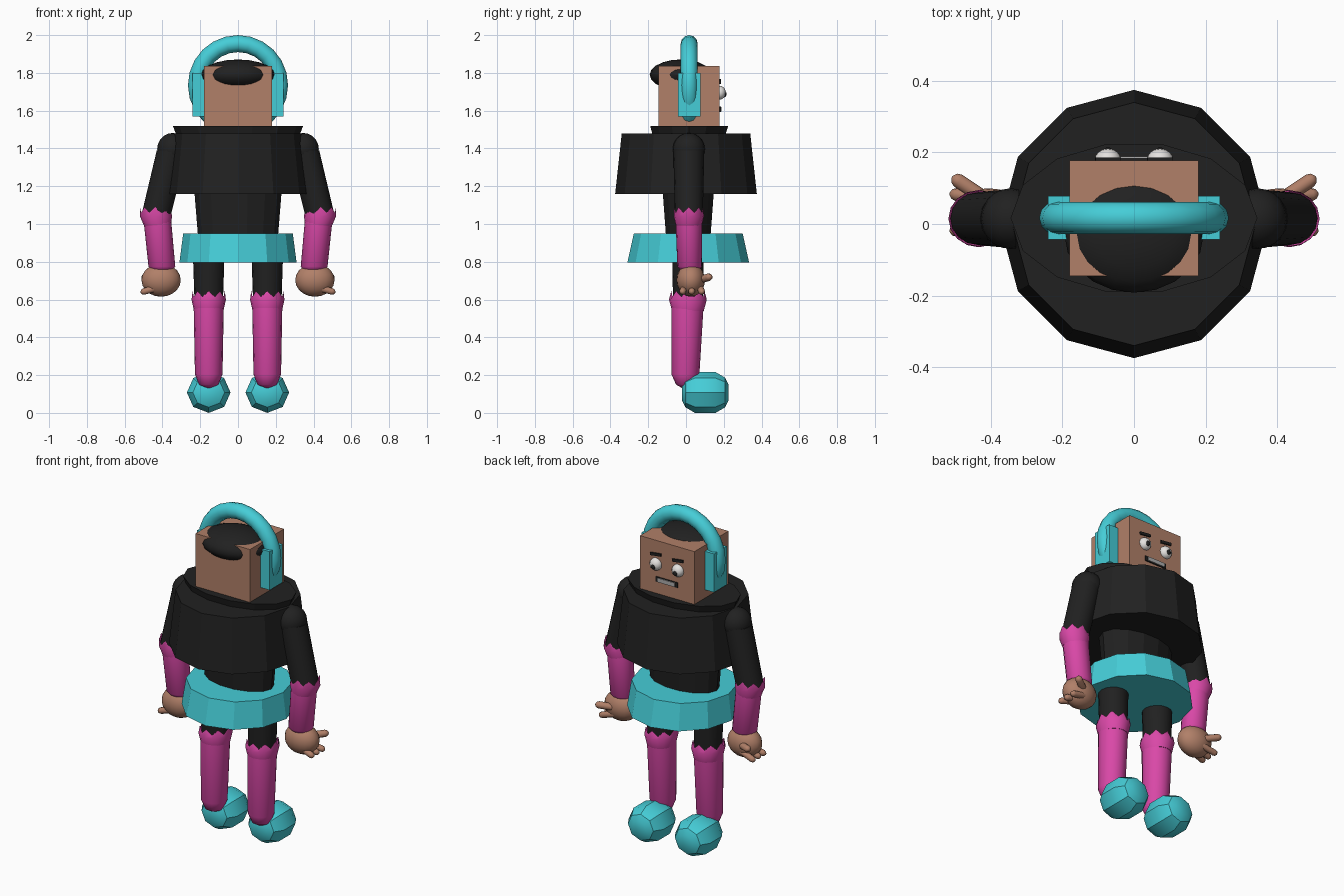
import bpy, bmesh, math
from mathutils import Vector, Matrix

if "Cube" in bpy.data.objects:
    bpy.data.objects.remove(bpy.data.objects["Cube"])


def material(name, rgb):
    m = bpy.data.materials.new(name)
    m.diffuse_color = (*rgb, 1)
    m.use_nodes = True
    m.node_tree.nodes["Principled BSDF"].inputs["Base Color"].default_value = m.diffuse_color
    return m


BLACK = material("charcoal", (0.015, 0.015, 0.015))
TEAL = material("teal", (0.06, 0.61, 0.68))
PINK = material("magenta", (0.70, 0.065, 0.39))
SKIN = material("skin", (0.44, 0.215, 0.14))
WHITE = material("eye white", (0.78, 0.76, 0.74))
GREY = material("tooth grey", (0.42, 0.42, 0.42))


def finish(bm, name, mat, smooth=0):
    bmesh.ops.recalc_face_normals(bm, faces=bm.faces[:])
    me = bpy.data.meshes.new(name)
    bm.to_mesh(me)
    bm.free()
    me.materials.append(mat)
    ob = bpy.data.objects.new(name, me)
    bpy.context.collection.objects.link(ob)
    if smooth:
        bpy.ops.object.select_all(action='DESELECT')
        ob.select_set(True)
        bpy.context.view_layer.objects.active = ob
        bpy.ops.object.shade_smooth_by_angle(angle=math.radians(smooth))
    return ob


def loft(name, rings, n, mat, smooth=0, zigzag=0, matrix=None):
    """Closed stack of horizontal elliptical rings (x, y, z, rx, ry)."""
    bm = bmesh.new()
    loops = []
    for k, (x, y, z, rx, ry) in enumerate(rings):
        loop = []
        for i in range(n):
            a = 2 * math.pi * i / n
            drop = zigzag * (i % 2) if k == len(rings) - 1 else 0
            loop.append(bm.verts.new((x + rx * math.cos(a), y + ry * math.sin(a), z - drop)))
        loops.append(loop)
    for lo, hi in zip(loops, loops[1:]):
        for i in range(n):
            j = (i + 1) % n
            bm.faces.new((lo[i], lo[j], hi[j], hi[i]))
    bm.faces.new(loops[0][::-1])
    if not zigzag:
        bm.faces.new(loops[-1])
    if matrix:
        bm.transform(matrix)
    return finish(bm, name, mat, smooth)


def ball(name, centre, radii, mat, n=20):
    bm = bmesh.new()
    m = Matrix.Translation(centre) @ Matrix.Diagonal((*radii, 1))
    bmesh.ops.create_uvsphere(bm, u_segments=n, v_segments=n // 2, radius=1, matrix=m)
    return finish(bm, name, mat, 40)


def box(name, lo, hi, mat, tilt=0):
    lo, hi = Vector(lo), Vector(hi)
    bm = bmesh.new()
    m = (Matrix.Translation((lo + hi) / 2) @ Matrix.Rotation(tilt, 4, 'Y')
         @ Matrix.Diagonal((*(hi - lo), 1)))
    bmesh.ops.create_cube(bm, size=1, matrix=m)
    return finish(bm, name, mat)


def rod(name, a, b, r, mat):
    """Round-ended finger from a to b."""
    a, b = Vector(a), Vector(b)
    length = (b - a).length
    rings = [(0, 0, 0, r, r), (0, 0, length - r, r, r),
             (0, 0, length - r * 0.35, r * 0.75, r * 0.75), (0, 0, length, r * 0.2, r * 0.2)]
    m = Matrix.Translation(a) @ (b - a).to_track_quat('Z', 'Y').to_matrix().to_4x4()
    return loft(name, rings, 10, mat, 60, matrix=m)


def torus(name, centre, major, minor, nu, nv, mat):
    """Ring standing in the x-z plane."""
    bm = bmesh.new()
    grid = []
    for i in range(nu):
        a = 2 * math.pi * i / nu
        row = []
        for j in range(nv):
            b = 2 * math.pi * j / nv
            r = major + minor * math.cos(b)
            row.append(bm.verts.new((centre[0] + r * math.cos(a), centre[1] + minor * math.sin(b),
                                     centre[2] + r * math.sin(a))))
        grid.append(row)
    for i in range(nu):
        for j in range(nv):
            p, q, k = grid[i], grid[(i + 1) % nu], (j + 1) % nv
            bm.faces.new((p[j], q[j], q[k], p[k]))
    return finish(bm, name, mat, 50)


# Head, hair and headphones
box("head", (-0.18, -0.145, 1.49), (0.18, 0.178, 1.836), SKIN)
ball("hair", (0, -0.028, 1.79), (0.195, 0.164, 0.081), BLACK)
torus("headband", (0, 0.017, 1.735), 0.22, 0.045, 24, 12, TEAL)
for s, side in ((-1, "left"), (1, "right")):
    xs = sorted((s * 0.175, s * 0.24))
    box(side + "_ear_cup", (xs[0], -0.043, 1.57), (xs[1], 0.078, 1.80), TEAL)

# Face
for s, side in ((-1, "left"), (1, "right")):
    ball(side + "_eye", (s * 0.073, 0.178, 1.695), (0.037, 0.033, 0.037), WHITE, 16)
    ball(side + "_pupil", (s * 0.073, 0.205, 1.688), (0.014, 0.01, 0.016), BLACK, 10)
    box(side + "_eyebrow", (s * 0.073 - 0.036, 0.176, 1.746), (s * 0.073 + 0.036, 0.186, 1.762),
        BLACK, math.radians(7))
box("mouth", (-0.072, 0.177, 1.592), (0.072, 0.184, 1.622), BLACK)
box("teeth", (-0.056, 0.18, 1.596), (0.056, 0.189, 1.619), GREY)

# Torso with flared collar, cape and skirt
loft("torso", [(0, 0.012, 0.81, 0.205, 0.115), (0, 0.012, 0.95, 0.213, 0.122),
               (0, 0.012, 1.16, 0.23, 0.138), (0, 0.016, 1.48, 0.33, 0.20),
               (0, 0.017, 1.52, 0.345, 0.212)], 14, BLACK)
loft("cape", [(0, 0, 1.16, 0.375, 0.375), (0, 0, 1.48, 0.34, 0.34)], 12, BLACK)
loft("skirt", [(0, 0.012, 0.797, 0.31, 0.322), (0, 0.012, 0.95, 0.29, 0.288)], 12, TEAL)

for s, side in ((-1, "left"), (1, "right")):
    # Arms
    ball(side + "_shoulder", (s * 0.345, 0.015, 1.397), (0.083, 0.085, 0.085), BLACK)
    loft(side + "_upper_arm", [(s * 0.435, 0.015, 1.04, 0.078, 0.074),
                               (s * 0.35, 0.015, 1.39, 0.08, 0.082)], 16, BLACK, 40)
    loft(side + "_forearm", [(s * 0.402, 0.02, 0.75, 0.05, 0.045), (s * 0.403, 0.02, 0.775, 0.071, 0.066),
                             (s * 0.427, 0.015, 1.02, 0.073, 0.07)], 16, PINK, 60)
    loft(side + "_cuff", [(s * 0.427, 0.015, 0.99, 0.07, 0.068), (s * 0.434, 0.015, 1.04, 0.085, 0.08),
                          (s * 0.438, 0.015, 1.09, 0.081, 0.076)], 16, PINK, 40, zigzag=0.03)
    # Hands
    ball(side + "_hand", (s * 0.407, 0.025, 0.703), (0.104, 0.075, 0.088), SKIN)
    rod(side + "_thumb", (s * 0.40, 0.06, 0.70), (s * 0.508, 0.132, 0.722), 0.02, SKIN)
    for k, y in enumerate((-0.02, 0.03, 0.085)):
        rod(f"{side}_finger_{k + 1}", (s * 0.40, y * 0.7 + 0.01, 0.67), (s * 0.515, y, 0.638), 0.018, SKIN)

    # Legs
    x = s * 0.155
    loft(side + "_thigh", [(x, 0.01, 0.55, 0.074, 0.078), (x, 0.01, 0.82, 0.083, 0.083)], 16, BLACK, 40)
    loft(side + "_shin", [(x, -0.003, 0.133, 0.02, 0.02), (x, -0.003, 0.15, 0.052, 0.05),
                          (x, -0.003, 0.205, 0.073, 0.074), (x, 0.008, 0.58, 0.08, 0.086)], 16, PINK, 60)
    loft(side + "_boot_top", [(x, 0.01, 0.54, 0.078, 0.084), (x, 0.01, 0.60, 0.091, 0.1),
                              (x, 0.01, 0.645, 0.085, 0.088)], 16, PINK, 40, zigzag=0.03)
    # Feet: eight-sided rounded drums pointing forward
    turn = Matrix.Translation((x, 0.102, 0.108)) @ Matrix.Rotation(-math.pi / 2, 4, 'X')
    profile = ((-0.122, 0.045), (-0.105, 0.08), (-0.055, 0.11), (0.055, 0.11), (0.105, 0.08), (0.122, 0.045))
    loft(side + "_shoe", [(0, 0, y, r * 1.05, r * 0.98) for y, r in profile], 8, TEAL, 30, matrix=turn)
